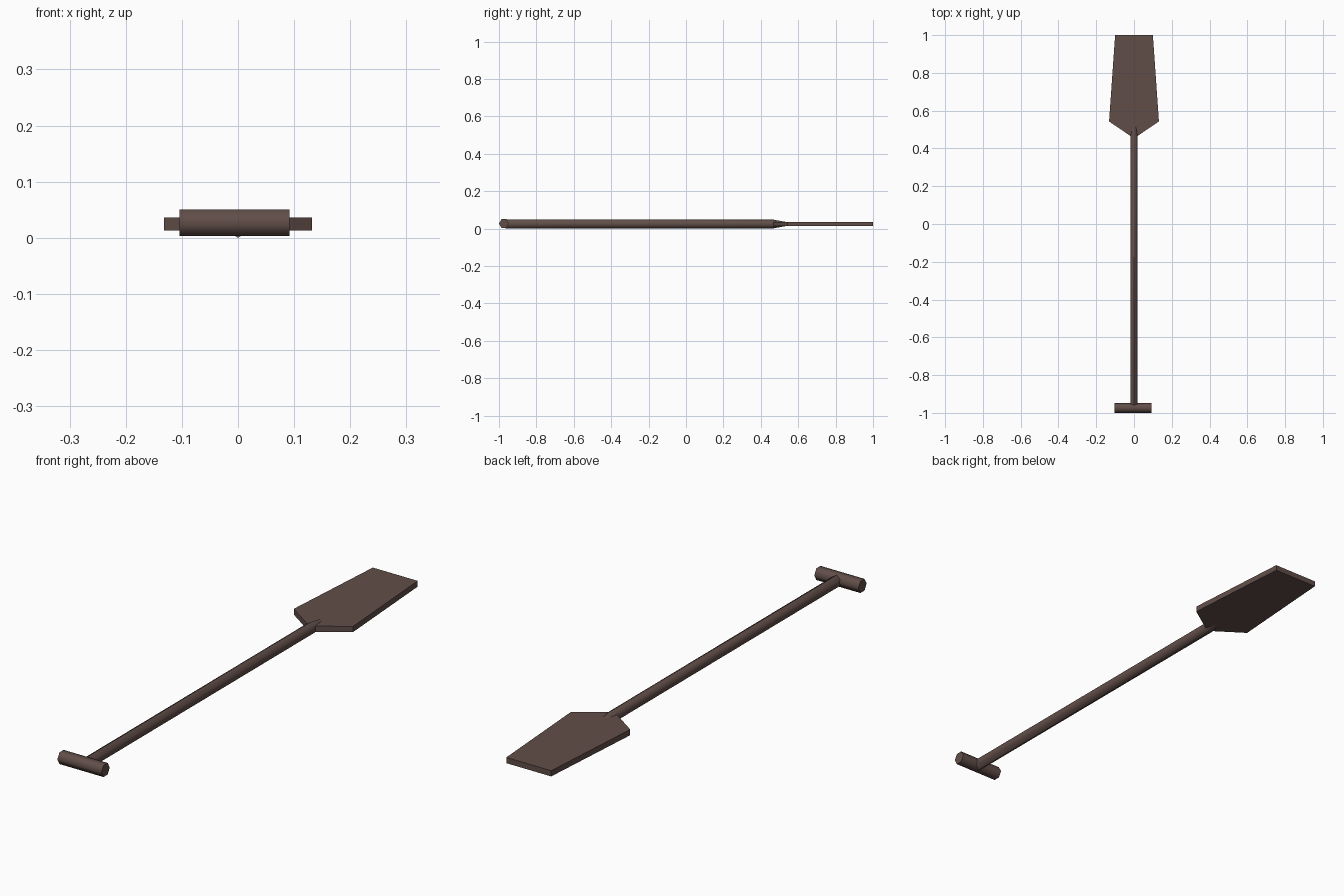
import bpy, bmesh, math

if "Cube" in bpy.data.objects:
    bpy.data.objects.remove(bpy.data.objects["Cube"])

wood = bpy.data.materials.new("dark_brown_wood")
wood.diffuse_color = (0.12, 0.076, 0.066, 1)
wood.use_nodes = True
wood.node_tree.nodes["Principled BSDF"].inputs["Base Color"].default_value = wood.diffuse_color


def make_object(name, bm, smooth_angle=None):
    bmesh.ops.recalc_face_normals(bm, faces=bm.faces)
    mesh = bpy.data.meshes.new(name)
    bm.to_mesh(mesh)
    bm.free()
    mesh.materials.append(wood)
    obj = bpy.data.objects.new(name, mesh)
    bpy.context.collection.objects.link(obj)
    if smooth_angle:
        bpy.ops.object.select_all(action='DESELECT')
        obj.select_set(True)
        bpy.context.view_layer.objects.active = obj
        bpy.ops.object.shade_smooth_by_angle(angle=math.radians(smooth_angle))
    return obj


def hex_loft(name, rings):
    """Join hexagonal rings; each ring is a function of the corner angle."""
    bm = bmesh.new()
    loops = [[bm.verts.new(ring(math.radians(60 * i))) for i in range(6)] for ring in rings]
    for a, b in zip(loops, loops[1:]):
        for i in range(6):
            j = (i + 1) % 6
            bm.faces.new((a[i], a[j], b[j], b[i]))
    bm.faces.new(loops[0])
    bm.faces.new(loops[-1])
    return make_object(name, bm, 65)


# Shaft along y, corners up and down, pinched where it enters the blade
def shaft_ring(y, rx, rz):
    return lambda t: (rx * math.sin(t), y, 0.0245 + rz * math.cos(t))


hex_loft("shaft", [shaft_ring(-0.965, 0.022, 0.0245),
                   shaft_ring(0.46, 0.022, 0.0245),
                   shaft_ring(0.535, 0.018, 0.011)])


# Cross grip along x, corners pointing along y
def grip_ring(x):
    return lambda t: (x, -0.9735 + 0.0265 * math.cos(t), 0.0267 + 0.027 * math.sin(t))


hex_loft("grip", [grip_ring(-0.104), grip_ring(0.092)])

# Flat blade from a mirrored outline
half = [(0.02, 0.467), (0.132, 0.543), (0.1, 1.0)]
outline = half + [(-x, y) for x, y in reversed(half)]
bm = bmesh.new()
face = bm.faces.new([bm.verts.new((x, y, 0.013)) for x, y in outline])
top = bmesh.ops.extrude_face_region(bm, geom=[face])
bmesh.ops.translate(bm, vec=(0, 0, 0.023),
                    verts=[v for v in top["geom"] if isinstance(v, bmesh.types.BMVert)])
make_object("blade", bm)
